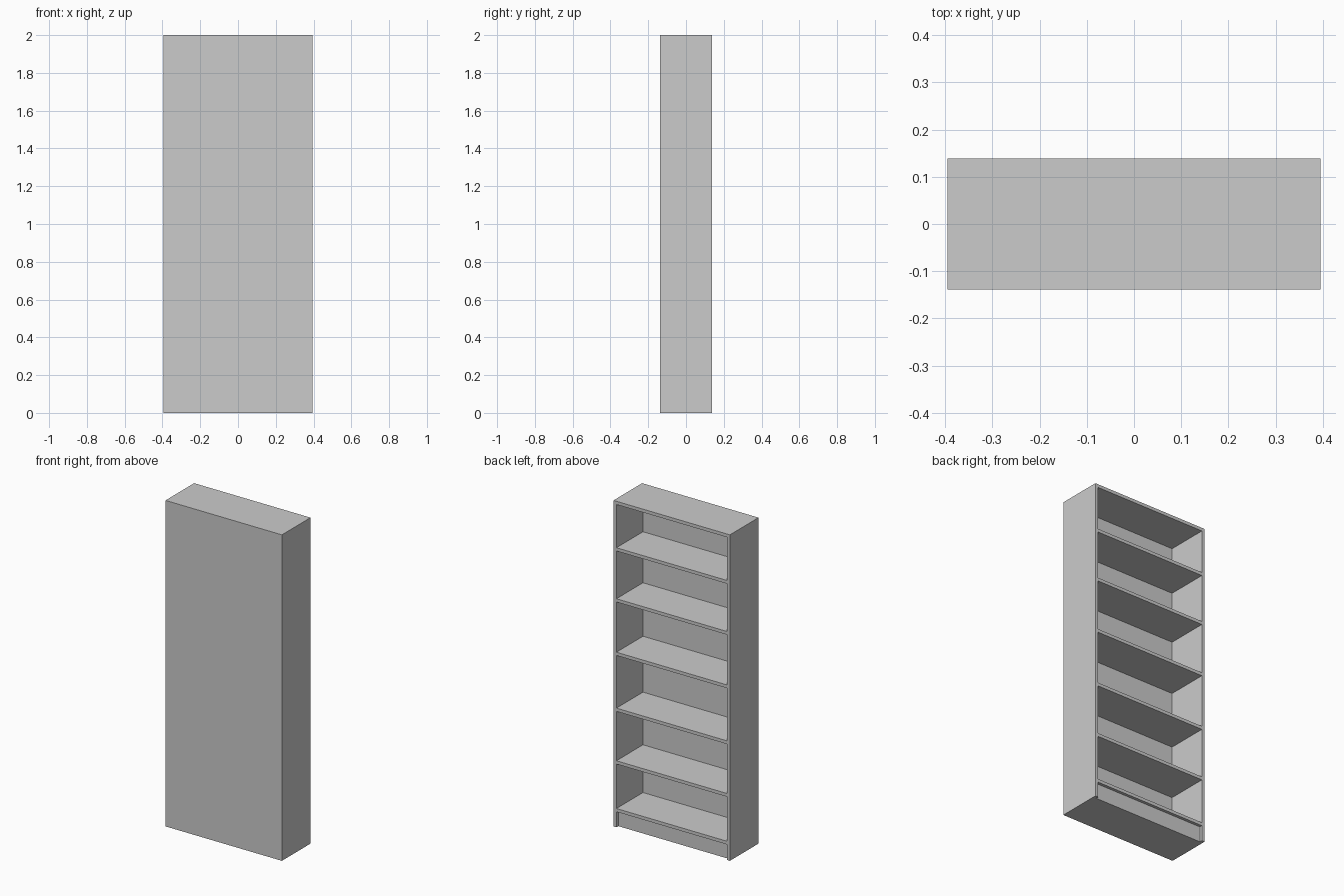
import bpy

if "Cube" in bpy.data.objects:
    bpy.data.objects.remove(bpy.data.objects["Cube"])

W, D, H = 0.79, 0.277, 2.0   # overall width, depth, height
T = 0.02                     # board thickness
BACK, FRONT = -D / 2, D / 2  # closed side, open side
INNER = W / 2 - T


def board(name, x, y, z):
    """Box spanning the given (min, max) ranges."""
    spans = (x, y, z)
    bpy.ops.mesh.primitive_cube_add(size=1, location=[(a + b) / 2 for a, b in spans])
    ob = bpy.context.object
    ob.name = name
    ob.scale = [b - a for a, b in spans]
    bpy.ops.object.transform_apply(location=False, rotation=False, scale=True)
    return ob


# Side panels
board("side_panel_left", (-W / 2, -INNER), (BACK, FRONT), (0, H))
board("side_panel_right", (INNER, W / 2), (BACK, FRONT), (0, H))

# Closed panel between the sides
board("back_panel", (-INNER, INNER), (BACK, BACK + T), (0, H))

# Top board and shelves, given by their upper faces
inside = (BACK + T, FRONT)
board("top_board", (-INNER, INNER), inside, (H - T, H))
for i, top in enumerate((0.115, 0.408, 0.731, 1.074, 1.402, 1.715)):
    board(f"shelf_{i + 1}", (-INNER, INNER), inside, (top - T, top))

# Slightly recessed plinth closing the base
board("plinth", (-INNER, INNER), (BACK + T, FRONT - 0.018), (0, 0.115 - T))
